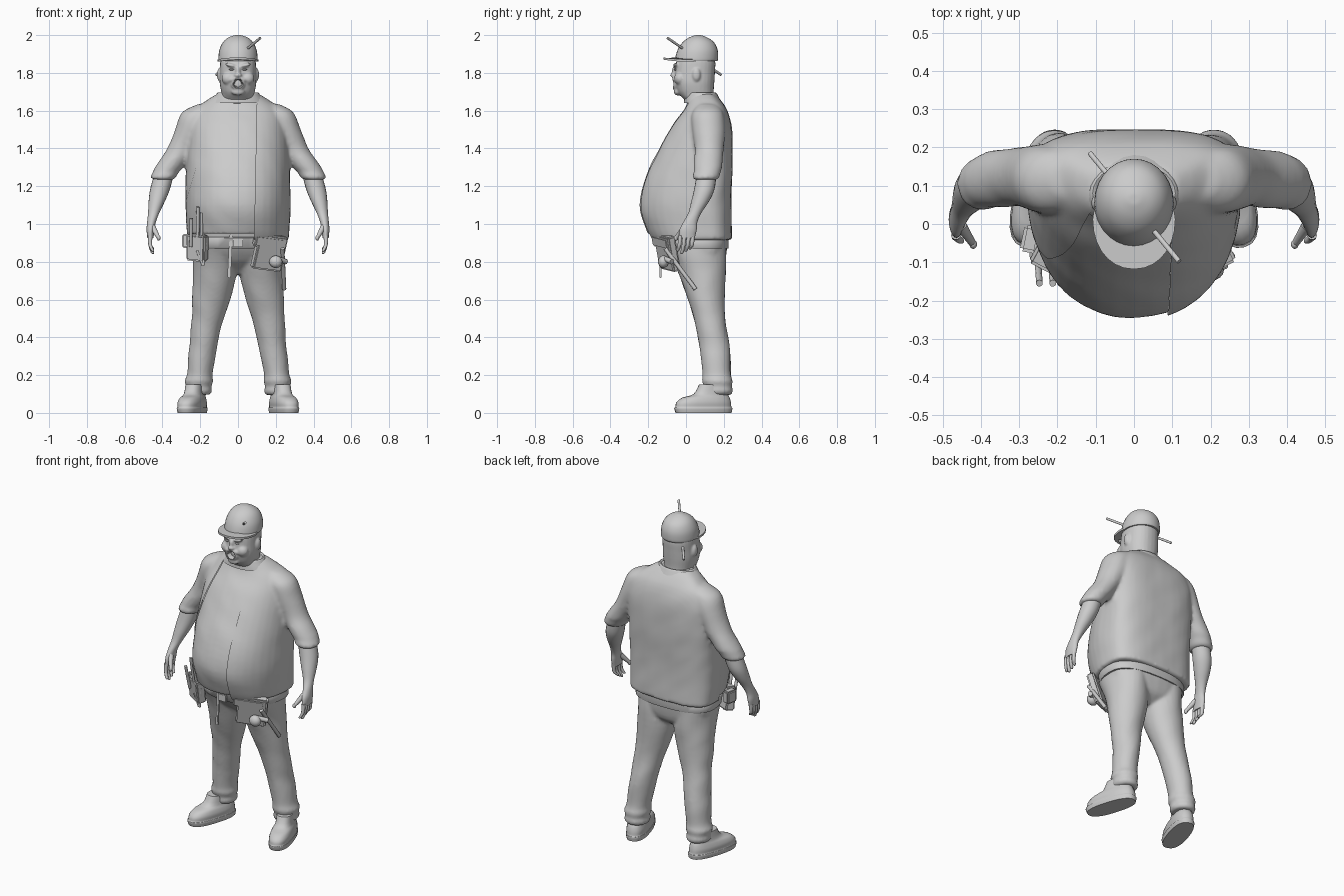
import bpy, bmesh, math
from mathutils import Vector, Matrix, noise

if "Cube" in bpy.data.objects:
    bpy.data.objects.remove(bpy.data.objects["Cube"])

grey = bpy.data.materials.new("plain_grey")
grey.use_nodes = True
grey.diffuse_color = (0.6, 0.6, 0.6, 1)
grey.node_tree.nodes["Principled BSDF"].inputs["Base Color"].default_value = (0.6, 0.6, 0.6, 1)


def finish(name, bm, angle=50):
    bmesh.ops.recalc_face_normals(bm, faces=bm.faces)
    me = bpy.data.meshes.new(name)
    bm.to_mesh(me)
    bm.free()
    me.materials.append(grey)
    ob = bpy.data.objects.new(name, me)
    bpy.context.collection.objects.link(ob)
    bpy.ops.object.select_all(action='DESELECT')
    ob.select_set(True)
    bpy.context.view_layer.objects.active = ob
    bpy.ops.object.shade_smooth_by_angle(angle=math.radians(angle))
    return ob


def spline(rings, steps):
    """Catmull-Rom through the rings."""
    out, last = [], len(rings) - 1
    for i in range(last):
        a, b, c, d = (rings[max(0, min(last, i + k))] for k in (-1, 0, 1, 2))
        for s in range(steps):
            t = s / steps
            out.append([q + t / 2 * (r - p + t * (2*p - 5*q + 4*r - w + t * (3*(q - r) + w - p)))
                        for p, q, r, w in zip(a, b, c, d)])
    return out + [list(rings[last])]


def loft(rings, seg=24, steps=4, split=0.5, front=1.0, back=1.0, side=1):
    """Rings are z, centre x, half width, front y, back y."""
    bm = bmesh.new()
    loops = []
    for z, cx, rx, y0, y1 in spline(rings, steps):
        cy = y0 + (y1 - y0) * split
        loop = []
        for k in range(seg):
            a = math.tau * k / seg
            c, s = math.cos(a), math.sin(a)
            e = front if s < 0 else back
            x = cx + rx * math.copysign(abs(c) ** e, c)
            y = cy + (y1 - cy if s > 0 else cy - y0) * math.copysign(abs(s) ** e, s)
            loop.append(bm.verts.new((side * x, y, z)))
        loops.append(loop)
    for lo, hi in zip(loops, loops[1:]):
        for k in range(seg):
            n = (k + 1) % seg
            bm.faces.new((lo[k], lo[n], hi[n], hi[k]))
    bm.faces.new(loops[0])
    bm.faces.new(loops[-1])
    return bm


def fuse(parts, voxel, rounds, folds=0.0):
    """Merge closed parts into one soft surface, with optional cloth folds."""
    joined = bmesh.new()
    for part in parts:
        bmesh.ops.recalc_face_normals(part, faces=part.faces)
        me = bpy.data.meshes.new("part")
        part.to_mesh(me)
        part.free()
        joined.from_mesh(me)
        bpy.data.meshes.remove(me)
    ob = finish("fused", joined)
    remesh = ob.modifiers.new("merge", 'REMESH')
    remesh.mode, remesh.voxel_size = 'VOXEL', voxel
    ob.modifiers.new("soften", 'SMOOTH').iterations = rounds
    graph = bpy.context.evaluated_depsgraph_get()
    me = bpy.data.meshes.new_from_object(ob.evaluated_get(graph))
    bm = bmesh.new()
    bm.from_mesh(me)
    bpy.data.meshes.remove(me)
    bpy.data.objects.remove(ob)
    bm.normal_update()
    for v in bm.verts:
        v.co += v.normal * folds * noise.noise(Vector((v.co.x * 8, v.co.y * 8, v.co.z * 9 + 5 * v.co.x)))
    return bm


def orb(loc, size, rot=0.0):
    bm = bmesh.new()
    m = Matrix.Translation(loc) @ Matrix.Rotation(rot, 4, 'Y') @ Matrix.Diagonal((*size, 1))
    bmesh.ops.create_uvsphere(bm, u_segments=16, v_segments=10, radius=1, matrix=m)
    return bm


def rod(name, p, q, r1, r2=None):
    p, q = Vector(p), Vector(q)
    d = q - p
    bm = bmesh.new()
    m = Matrix.Translation((p + q) / 2) @ d.to_track_quat('Z', 'Y').to_matrix().to_4x4()
    bmesh.ops.create_cone(bm, cap_ends=True, segments=10, radius1=r1,
                          radius2=r1 if r2 is None else r2, depth=d.length, matrix=m)
    return finish(name, bm)


def box(name, loc, size, turn=0.0, tilt=0.0, lean=0.0, bevel=0.008):
    bm = bmesh.new()
    m = (Matrix.Translation(loc) @ Matrix.Rotation(turn, 4, 'Z') @ Matrix.Rotation(lean, 4, 'X')
         @ Matrix.Rotation(tilt, 4, 'Y') @ Matrix.Diagonal((*size, 1)))
    bmesh.ops.create_cube(bm, size=1, matrix=m)
    bmesh.ops.bevel(bm, geom=bm.edges[:], offset=bevel, segments=2, affect='EDGES')
    return finish(name, bm)


# Jacket with sleeves
torso = [(.915, 0, .268, -.19, .243), (.975, 0, .272, -.222, .242), (1.1, 0, .278, -.255, .24),
         (1.25, 0, .277, -.222, .244), (1.4, 0, .272, -.15, .248), (1.52, 0, .26, -.083, .241),
         (1.6, 0, .232, -.025, .218), (1.65, 0, .173, .0, .186), (1.69, 0, .11, .005, .15)]
sleeve = [(1.235, .4, .058, .043, .165), (1.25, .396, .069, .035, .176), (1.275, .383, .07, .043, .182),
          (1.3, .365, .076, .042, .19), (1.34, .338, .076, .042, .194), (1.4, .296, .078, .046, .2),
          (1.5, .248, .086, .032, .206), (1.57, .22, .087, .03, .2), (1.605, .19, .087, .042, .19),
          (1.635, .15, .065, .065, .165)]
bm = fuse([loft(torso, 40, 4, .68, .92, .68)] + [loft(sleeve, side=s) for s in (1, -1)], .011, 5, .003)

# Shirt front set back between the jacket edges, with a higher hem
left_n, right_n = Vector((1, 0, -.02)), Vector((1, 0, -.3))
left_p, right_p = Vector((.1, 0, 1.67)), Vector((-.11, 0, 1.67))
for p, n in ((left_p, left_n), (right_p, right_n)):
    cut = bmesh.ops.bisect_plane(bm, geom=bm.verts[:] + bm.edges[:] + bm.faces[:], plane_co=p, plane_no=n)
    bmesh.ops.split_edges(bm, edges=[e for e in cut["geom_cut"] if isinstance(e, bmesh.types.BMEdge)
                                     and max(v.co.y for v in e.verts) < .05])
shirt = set()
for f in bm.faces:
    c = f.calc_center_median()
    if c.y < .05 and (c - left_p).dot(left_n) < 0 and (c - right_p).dot(right_n) > 0:
        shirt.update(f.verts)
for v in shirt:
    v.co.y += .009
    v.co.z = max(v.co.z, .95)
finish("jacket_and_shirt", bm, 60)
finish("collar", loft([(1.64, 0, .15, -.012, .19), (1.675, 0, .122, -.008, .172),
                       (1.695, 0, .108, .002, .158), (1.68, 0, .09, .02, .14)], 28))

# Trousers and belt
seat = [(.735, 0, .05, .03, .14), (.77, 0, .14, -.01, .19), (.81, 0, .215, -.06, .21),
        (.88, 0, .24, -.11, .218), (.98, 0, .242, -.14, .22)]
leg = [(.095, .206, .058, .108, .237), (.115, .208, .07, .096, .248), (.14, .208, .066, .098, .242),
       (.17, .208, .075, .087, .246), (.21, .203, .068, .088, .237), (.35, .184, .074, .071, .231),
       (.48, .164, .084, .045, .211), (.6, .142, .101, .009, .204),
       (.76, .12, .118, -.047, .213), (.9, .125, .113, -.11, .21)]
finish("trousers", fuse([loft(seat, 32, 4, .6, .9, .8)] + [loft(leg, 28, side=s) for s in (1, -1)],
                        .01, 3, .004), 60)
finish("belt", loft([(.87, 0, .25, -.125, .224), (.875, 0, .253, -.13, .226),
                     (.925, 0, .253, -.148, .226), (.93, 0, .248, -.145, .22)], 32, 1, .6, .9, .8))

forearm = [(.925, .464, .016, -.036, .046), (.97, .463, .021, -.034, .057), (1.01, .458, .023, -.014, .06),
           (1.06, .446, .03, .013, .082), (1.12, .43, .043, .028, .122), (1.18, .414, .052, .042, .15),
           (1.25, .395, .052, .055, .16)]
shoe = [(0, 0, .06, -.16, .146), (.025, 0, .064, -.168, .15), (.03, 0, .059, -.162, .145),
        (.055, 0, .061, -.156, .142), (.08, 0, .055, -.125, .135), (.1, 0, .048, -.06, .125),
        (.15, 0, .045, -.03, .115)]
features = []
for side, word in ((1, "left"), (-1, "right")):
    # Forearm and shoe
    finish(word + "_forearm", loft(forearm, 20, side=side))
    bm = loft(shoe, 24, 3, .5, .8, .8)
    bm.transform(Matrix.Translation((side * .24, .1, 0)) @ Matrix.Rotation(side * .3, 4, 'Z'))
    finish(word + "_shoe", bm, 40)
    # Fingers and thumb
    for k in range(4):
        y = -.03 + .022 * k
        tip = .842 + .012 * abs(k - 1)
        finish(f"{word}_finger_{k + 1}", loft(
            [(tip, .45, .005, y - .02, y - .01), (tip + .008, .453, .009, y - .022, y - .004),
             (.89, .465, .01, y - .015, y + .006), (.94, .465, .013, y - .011, y + .012)], 10, 3, side=side))
    rod(word + "_thumb", (side * .452, -.005, .985), (side * .422, -.05, .93), .016, .01)
    finish(word + "_thumb_tip", orb((side * .42, -.053, .926), (.01, .012, .014)))
    # Ears, brows, cheeks and moustache halves
    features += [orb((side * .098, .055, 1.79), (.014, .022, .035)),
                 orb((side * .037, -.055, 1.84), (.034, .014, .01), side * -.25),
                 orb((side * .05, -.03, 1.77), (.037, .033, .035)),
                 orb((side * .02, -.062, 1.77), (.026, .011, .009), side * .4)]
    finish(word + "_eye", orb((side * .034, -.057, 1.818), (.013, .006, .005)))

# Head with an open mouth
skull = loft([(1.6, 0, .085, .03, .16), (1.65, 0, .088, -.002, .152), (1.685, 0, .086, -.036, .147),
              (1.71, 0, .091, -.05, .147), (1.75, 0, .097, -.06, .15), (1.8, 0, .096, -.06, .153),
              (1.86, 0, .094, -.052, .155), (1.9, 0, .085, -.03, .14)], 28, 4, .5, .85, .9)
features += [orb((0, -.062, 1.81), (.013, .013, .026)), orb((0, -.068, 1.788), (.02, .016, .012)),
             orb((0, -.045, 1.7), (.035, .02, .02)), orb((0, -.056, 1.742), (.038, .018, .036))]
bm = fuse([skull] + features, .006, 3)
for v in bm.verts:
    if v.co.y < 0 and math.hypot(v.co.x, v.co.z - 1.742) < .022:
        v.co.y += .03
finish("head", bm)

# Cap with brim, and the pencil through it
finish("cap_crown", loft([(1.862, 0, .101, -.055, .165), (1.875, 0, .104, -.058, .17),
                          (1.92, 0, .099, -.045, .168), (1.96, 0, .081, -.02, .15),
                          (1.985, 0, .055, .012, .117), (1.998, 0, .022, .045, .085), (2, 0, .004, .06, .07)], 28))
bm = loft([(1.862, 0, .108, -.118, .1), (1.874, 0, .108, -.118, .1)], 28, 1, .6, .95)
for v in bm.verts:
    v.co.z += .008 - .9 * v.co.x ** 2
finish("cap_brim", bm)
rod("pencil", (.118, -.098, 1.985), (-.115, .185, 1.79), .007)

# Left pouch with flap, tape roll and hammer
box("left_pouch", (.165, -.1, .85), (.17, .045, .19), .45, .12, .25)
box("left_pouch_flap", (.163, -.125, .905), (.175, .04, .06), .45, .12, .25)
finish("tape_roll", orb((.2, -.12, .8), (.035, .028, .033)))
rod("hammer_handle", (.235, -.11, .87), (.245, .05, .655), .011)
rod("hammer_head", (.2, -.12, .82), (.255, -.075, .8), .014)

# Right pouch with hand tools
box("right_pouch", (-.215, -.09, .875), (.11, .055, .14), -.5, .1, .15)
box("right_side_pocket", (-.27, -.04, .91), (.045, .07, .075), -.2)
for k, (x, top) in enumerate(((-.25, 1.03), (-.215, 1.09), (-.195, 1.06))):
    rod(f"hand_tool_{k + 1}", (x, -.11, .88), (x + .003, -.155, top), .009)
rod("tool_loop_outer", (-.215, -.115, .86), (-.185, -.11, .78), .008)
rod("tool_loop_inner", (-.17, -.115, .9), (-.185, -.11, .78), .008)

# Hanging strap and buckle
box("hanging_strap", (-.042, -.135, .83), (.018, .012, .23), 0, .05, 0, .003)
box("belt_buckle", (0, -.148, .9), (.055, .012, .045), 0, 0, 0, .003)
